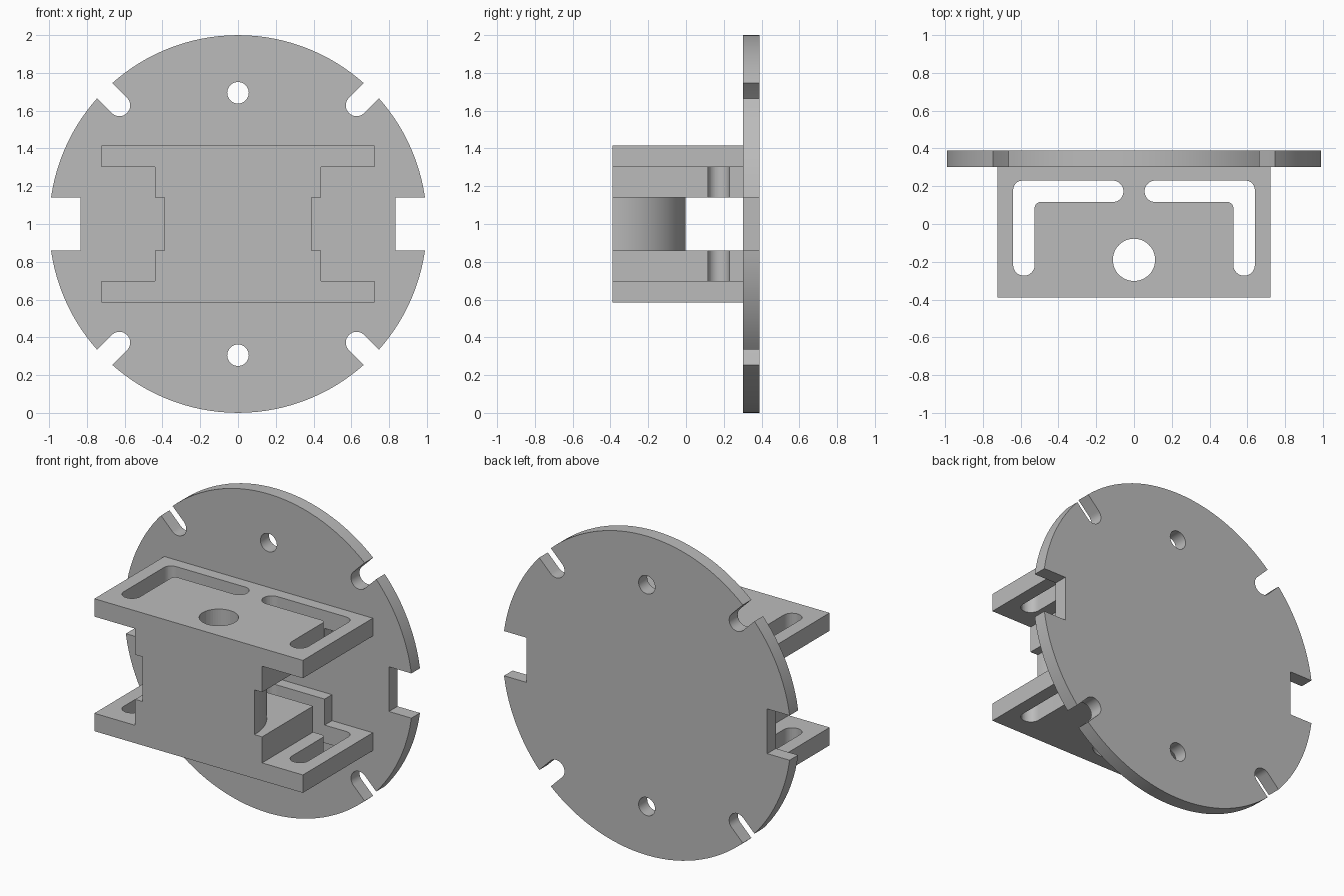
import bpy, bmesh, math

cube = bpy.data.objects.get("Cube")
if cube:
    bpy.data.objects.remove(cube, do_unlink=True)

grey = bpy.data.materials.new("plain grey")
grey.use_nodes = True
colour = (0.5, 0.5, 0.5, 1)
grey.diffuse_color = colour
grey.node_tree.nodes["Principled BSDF"].inputs["Base Color"].default_value = colour


def arc(cx, cy, r, start, end, steps=16):
    angles = [math.radians(start + (end - start) * i / steps) for i in range(steps + 1)]
    return [(cx + r * math.cos(a), cy + r * math.sin(a)) for a in angles]


def circle(cx, cy, r, steps=32):
    return arc(cx, cy, r, 0, 360, steps)[:-1]


def box(x0, x1, y0, y1):
    return [(x0, y0), (x1, y0), (x1, y1), (x0, y1)]


def prism(name, outline, low, high, axis):
    """Extrude a flat outline along y (outline in x, z) or z (outline in x, y)."""
    bm = bmesh.new()
    verts = [bm.verts.new((u, low, v) if axis == "y" else (u, v, low)) for u, v in outline]
    face = bm.faces.new(verts)
    grown = bmesh.ops.extrude_face_region(bm, geom=[face])["geom"]
    step = (0, high - low, 0) if axis == "y" else (0, 0, high - low)
    bmesh.ops.translate(bm, vec=step, verts=[g for g in grown if isinstance(g, bmesh.types.BMVert)])
    bmesh.ops.recalc_face_normals(bm, faces=bm.faces)
    mesh = bpy.data.meshes.new(name)
    bm.to_mesh(mesh)
    bm.free()
    mesh.materials.append(grey)
    obj = bpy.data.objects.new(name, mesh)
    bpy.context.collection.objects.link(obj)
    return obj


def cut(obj, outlines, low, high, axis):
    """Cut prisms out of a part, then smooth its round walls."""
    bpy.ops.object.select_all(action="DESELECT")
    obj.select_set(True)
    bpy.context.view_layer.objects.active = obj
    for outline in outlines:
        cutter = prism("cutter", outline, low, high, axis)
        cutter.hide_render = True
        mod = obj.modifiers.new("cut", "BOOLEAN")
        mod.operation, mod.solver, mod.object = "DIFFERENCE", "EXACT", cutter
        bpy.ops.object.modifier_apply(modifier=mod.name)
        bpy.data.objects.remove(cutter, do_unlink=True)
    bpy.ops.object.shade_smooth_by_angle(angle=math.radians(30))


MID = 1.0            # height of the centre
FRONT, JOIN, BACK = -0.39, 0.303, 0.388
GAP = 0.14           # half height of the middle opening
R = 0.057            # radius of small holes and slot ends

# Round back plate with bolt holes, side notches and diagonal slots
disc = prism("back_disc", circle(0, MID, 1, 128), JOIN, BACK, "y")
openings = [circle(0, MID + s * 0.695, R) for s in (-1, 1)]
openings += [box(0.835, 1.2, MID - GAP, MID + GAP), box(-1.2, -0.835, MID - GAP, MID + GAP)]
for angle in (45, 135, 225, 315):
    a = math.radians(angle)
    inner = arc(0.888 * math.cos(a), MID + 0.888 * math.sin(a), R, angle + 90, angle + 270)
    outer = [(x + 0.3 * math.cos(a), z + 0.3 * math.sin(a)) for x, z in (inner[-1], inner[0])]
    openings.append(inner + outer)
cut(disc, openings, JOIN - 0.1, BACK + 0.1, "y")

# Bracket: two wide flanges joined by a web
quarter = [(0.44, 0.303), (0.723, 0.303), (0.723, 0.415), (-0.723, 0.415), (-0.723, 0.303), (-0.44, 0.303)]
profile = [(x, MID + z) for x, z in quarter] + [(-x, MID - z) for x, z in quarter]
bracket = prism("flanged_bracket", profile, FRONT, JOIN, "y")

# Middle of the web is cleared around a half-round core
clearance = [(0.9, -0.6), (0.9, 0.6), (-0.9, 0.6), (-0.9, -0.6), (-0.388, -0.6)]
clearance += arc(0, FRONT, 0.388, 180, 0, 48) + [(0.388, -0.6)]
cut(bracket, [clearance], MID - GAP, MID + GAP, "z")

# L-shaped slots and the central bore run through the full height
slot = arc(0.583, -0.217, R, 180, 360) + arc(0.59, 0.18, 0.05, 0, 90, 8)
slot += arc(0.113, 0.173, R, 90, 270) + arc(0.496, 0.086, 0.03, 90, 0, 8)
mirrored = [(-x, y) for x, y in reversed(slot)]
cut(bracket, [slot, mirrored, circle(0, -0.19, 0.112, 48)], 0.3, 1.7, "z")
